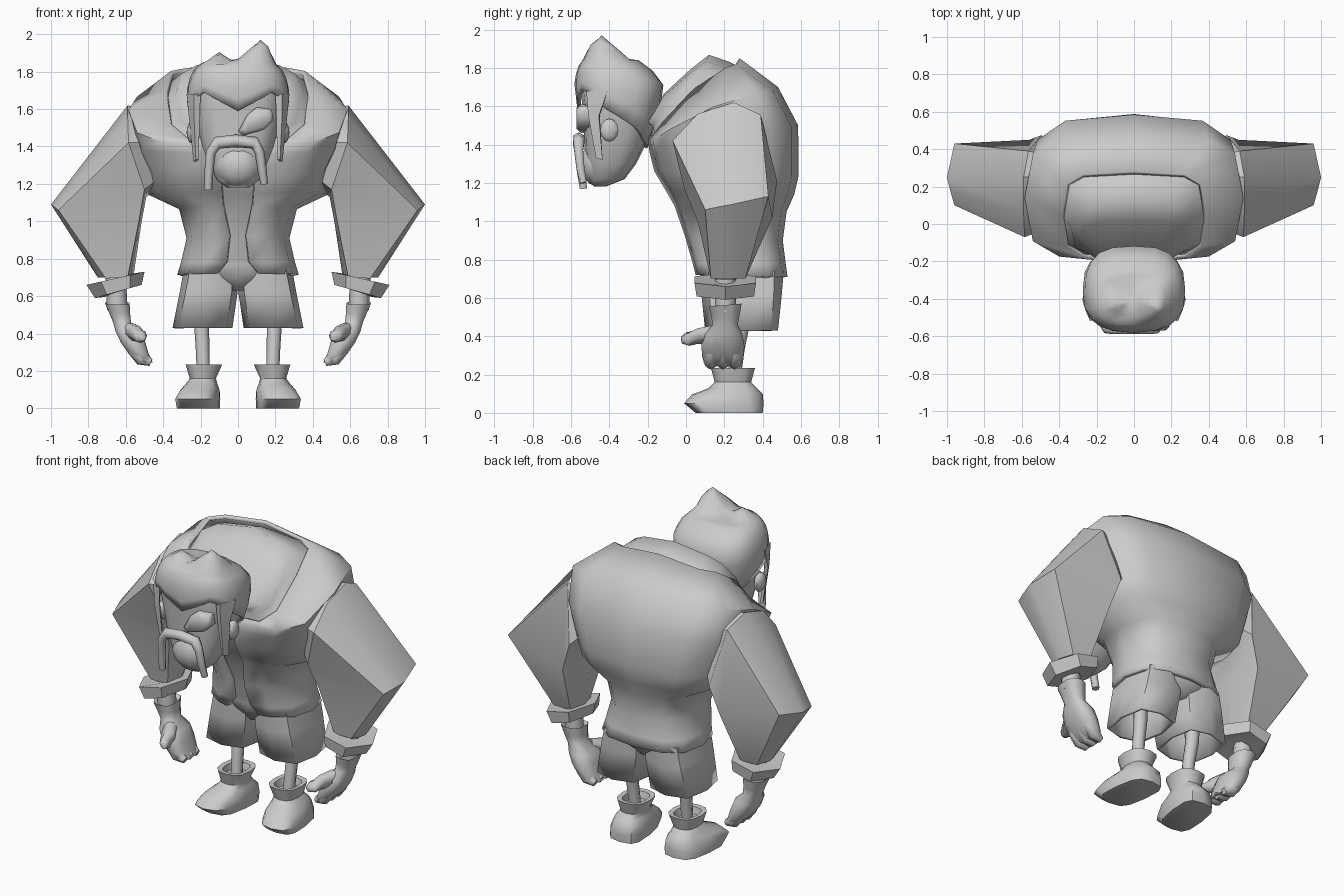
import bpy, bmesh, math
from mathutils import Vector

mat = bpy.data.materials.new("plain grey")
mat.diffuse_color = (0.6, 0.6, 0.6, 1)


def make(name, verts, faces, thick=0, mirror=False, angle=45):
    me = bpy.data.meshes.new(name)
    me.from_pydata([tuple(v) for v in verts], [], faces)
    bm = bmesh.new()
    bm.from_mesh(me)
    bmesh.ops.recalc_face_normals(bm, faces=bm.faces)
    bm.to_mesh(me)
    bm.free()
    me.materials.append(mat)
    ob = bpy.data.objects.new(name, me)
    bpy.context.collection.objects.link(ob)
    bpy.ops.object.select_all(action='DESELECT')
    ob.select_set(True)
    bpy.context.view_layer.objects.active = ob
    bpy.ops.object.shade_smooth_by_angle(angle=math.radians(angle))
    if thick:
        m = ob.modifiers.new("thickness", 'SOLIDIFY')
        m.thickness, m.offset = thick, -1
    if mirror:
        m = ob.modifiers.new("other side", 'MIRROR')
        m.use_axis = (True, False, False)
    return ob


def skin(name, rings, cap0=True, cap1=True, closed=True, **kw):
    """Bridge rings that have equal point counts."""
    n = len(rings[0])
    verts = [p for r in rings for p in r]
    faces = []
    for i in range(len(rings) - 1):
        for j in range(n if closed else n - 1):
            k = (j + 1) % n
            faces.append((i*n + j, i*n + k, i*n + n + k, i*n + n + j))
    if cap0:
        faces.append(tuple(range(n)))
    if cap1:
        faces.append(tuple(range(len(verts) - n, len(verts))))
    return make(name, verts, faces, **kw)


def ring(yf, zf, yb, zb, w, cx=0, lift=0, n=12, p=0.75, gap=None, shrink=0, arch=0, skew=0):
    """Rounded ring running from a front point to a back point."""
    f = lambda v: math.copysign(abs(v)**p, v) if abs(v) > 1e-6 else 0
    yf, yb, w = yf + shrink, yb - shrink, w - shrink
    out = []
    for i in range(n if gap is None else n + 1):
        t = 2*math.pi*i/n
        s = (1 - f(math.cos(t)))/2
        x = w*f(math.sin(t))
        z = zf + (zb - zf)*s + lift*math.sin(t)**4 - arch*x*x
        if gap is not None and i in (0, n):
            x = gap if i == 0 else -gap
        y = yf + (yb - yf)*s
        out.append(Vector((cx + x - skew*(y - .2), y, z)))
    return out


def tube(name, pts, radii, n=8, **kw):
    pts = [Vector(p) for p in pts]
    rings = []
    for i, p in enumerate(pts):
        d = (pts[min(i + 1, len(pts) - 1)] - pts[max(i - 1, 0)]).normalized()
        a = d.orthogonal() if abs(d.y) > .9 else d.cross(Vector((0, 1, 0)))
        a.normalize()
        b = d.cross(a)
        rings.append([p + radii[i]*(a*math.cos(2*math.pi*k/n) + b*math.sin(2*math.pi*k/n)) for k in range(n)])
    return skin(name, rings, angle=65, **kw)


def blob(name, c, s, u=10, v=6, **kw):
    rings = [[(c[0] + s[0]*math.sin(a)*math.cos(2*math.pi*k/u),
               c[1] + s[1]*math.sin(a)*math.sin(2*math.pi*k/u),
               c[2] + s[2]*math.cos(a)) for k in range(u)]
             for a in [math.pi*max(.04, min(v - .04, i))/v for i in range(v + 1)]]
    return skin(name, rings, **kw)


# Hunched torso: front y,z / back y,z / half width / lift / front opening / squareness / arch
T = [(.05, .72, .53, .71, .325, 0, .11, .75, 0), (.035, .78, .52, .78, .305, 0, .06, .75, 0),
     (-.005, .92, .505, .90, .275, 0, .045, .75, 0), (-.06, 1.08, .525, 1.05, .315, 0, .08, .75, 0),
     (-.10, 1.15, .565, 1.14, .485, 0, .085, .75, 0), (-.165, 1.26, .588, 1.24, .50, 0, .09, .68, 0),
     (-.19, 1.36, .585, 1.50, .565, 0, .11, .62, 0), (-.20, 1.42, .48, 1.70, .585, .07, .14, .55, .1),
     (-.19, 1.45, .28, 1.85, .385, .09, .18, .5, .3)]
skin("vest", [ring(*t[:5], lift=t[5], gap=t[6], p=t[7], arch=t[8]) for t in T],
     cap0=False, cap1=False, closed=False, thick=.025, angle=55)
neck = [(-.18, 1.45, .23, 1.83, .36, .08), (-.18, 1.48, .12, 1.868, .335, .04),
        (-.18, 1.50, .02, 1.79, .29, .03), (-.21, 1.51, -.12, 1.66, .20, 0)]
skin("shirt", [ring(*t[:5], lift=t[5], shrink=.022, p=t[7], arch=t[8]) for t in T[1:-1]]
     + [ring(*t[:5], lift=t[5], p=.6, arch=.4) for t in neck], angle=70)

# Shorts, bare legs and boots
skin("shorts_hips", [ring(.13, .63, .45, .63, .06), ring(.085, .70, .50, .70, .23),
                     ring(.06, .76, .51, .76, .27), ring(.06, .86, .48, .86, .25)], angle=60)
skin("shorts_leg", [ring(.10, .43, .48, .43, .16, .19, n=8, p=.6), ring(.08, .62, .50, .62, .155, .157, n=8, p=.65),
                    ring(.07, .74, .51, .74, .145, .145, n=8)],
     cap0=False, thick=.02, mirror=True, angle=50)
tube("leg", [(.20, .30, .62), (.195, .29, .45), (.19, .27, .34), (.185, .25, .18)],
     [.04, .04, .037, .035], mirror=True)
skin("boot", [ring(.05, 0, .40, 0, .11, .215, p=.6, skew=.12), ring(-.01, .05, .405, .05, .115, .215, p=.65, skew=.12),
              ring(.03, .095, .40, .10, .105, .205, skew=.1), ring(.12, .13, .37, .13, .085, .195),
              ring(.15, .16, .34, .16, .07, .188), ring(.13, .235, .36, .235, .098, .182),
              ring(.16, .232, .33, .232, .07, .182), ring(.17, .19, .32, .19, .06, .185)],
     mirror=True)

# Faceted sleeves and cuffs
skin("sleeve", [
    [(.50, .25, 1.60), (.48, .37, 1.52), (.42, .40, 1.28), (.40, .25, 1.20), (.41, .06, 1.24), (.48, -.03, 1.42),
     (.48, .07, 1.53)],
    [(.59, .25, 1.62), (.565, .39, 1.555), (.495, .475, 1.21), (.49, .25, 1.13), (.50, -.01, 1.17), (.585, -.07, 1.42),
     (.59, .06, 1.56)],
    [(1.0, .25, 1.09), (.96, .43, 1.13), (.56, .45, 1.02), (.515, .25, 1.0), (.53, .06, 1.0), (.96, .10, 1.06),
     (.98, .17, 1.075)],
    [(.75, .22, .70), (.72, .31, .70), (.60, .31, .70), (.56, .22, .70), (.59, .13, .70), (.71, .13, .70),
     (.74, .17, .70)]],
    mirror=True, angle=32)


def cuff_ring(hw, hy, zc, slope, cx):
    pts = [(1, 0), (.5, 1), (-.5, 1), (-1, 0), (-.5, -1), (.5, -1)]
    return [(cx + hw*a, .205 + hy*b, zc - slope*a) for a, b in pts]


skin("cuff", [cuff_ring(.09, .08, .69, .03, .655), cuff_ring(.155, .16, .695, .035, .655),
              cuff_ring(.125, .15, .625, .035, .64), cuff_ring(.07, .08, .625, .03, .645)],
     mirror=True, angle=20)

# Gloved hands
tube("forearm", [(.655, .205, .70), (.645, .205, .53)], [.055, .055], mirror=True)
skin("glove", [ring(.15, .54, .26, .54, .045, .645, n=10), ring(.12, .555, .29, .57, .068, .645, n=10),
               ring(.13, .51, .28, .51, .058, .633, n=10), ring(.14, .46, .27, .46, .05, .62, n=10),
               ring(.095, .41, .295, .41, .072, .585, n=10), ring(.08, .35, .305, .35, .068, .56, n=10),
               ring(.085, .29, .30, .29, .055, .53, n=10), ring(.10, .245, .28, .245, .04, .495, n=10)],
     mirror=True, angle=60)
for i in range(3):
    y = .13 + i*.062
    tube(f"finger_{i + 1}", [(.56, y, .37), (.55, y, .31), (.515, y, .265), (.465, y, .245)],
         [.04, .04, .038, .02], mirror=True)
tube("thumb", [(.58, .15, .42), (.545, .07, .40), (.52, .01, .385), (.51, -.02, .38)],
     [.04, .043, .036, .02], mirror=True)

# Head shape as z: front y, back y, half width
P = [(1.18, -.49, -.41, .07), (1.22, -.52, -.31, .125), (1.30, -.535, -.25, .165), (1.40, -.54, -.20, .205),
     (1.60, -.55, -.14, .255), (1.72, -.565, -.125, .26), (1.80, -.55, -.195, .23), (1.85, -.515, -.27, .18)]


def profile(z):
    for a, b in zip(P, P[1:]):
        if z <= b[0]:
            t = max(0, (z - a[0])/(b[0] - a[0]))
            return [a[i] + (b[i] - a[i])*t for i in (1, 2, 3)]
    return P[-1][1:]


skin("head", [ring(p[1], p[0], p[2], p[0], p[3], n=14, shrink=.01) for p in P[:-1]])

# Hair with a scalloped hairline and a crown that rises into two tufts
hem = [1.59, 1.65, 1.69, 1.66, 1.60, 1.55, 1.50, 1.46, 1.42, 1.40, 1.38]
N = 20
hair = []
for t in (0, .25, .5, .72, .88, 1):
    row = []
    for i in range(N):
        h = hem[min(i, N - i)]
        z = h + (1.84 - h)*t
        yf, yb, w = profile(z)
        row.append(ring(yf - .018, z, yb + .008, z, w + .015, n=N)[i])
    hair.append(row)
mid = Vector((0, -.40, 1.86))
tufts = [(Vector((.12, -.44, 1.97)), .85), (Vector((-.10, -.43, 1.905)), .7)]
for s in (.82, .62, .4, .18):
    row = [mid + (v - mid)*s for v in hair[5]]
    for v in row:
        v.z = max([1.86 - .02*s] + [q.z - k*(v - q).xy.length for q, k in tufts])
    hair.append(row)
for q, k in tufts:
    near = min((v for r in hair[6:] for v in r), key=lambda v: (v - q).xy.length)
    near[:] = q
skin("hair", hair, cap0=False, thick=.02, angle=75)

# Sideburns, ears, moustache, eye patch, chin
skin("sideburn", [[(.235, -.52, 1.68), (.275, -.41, 1.68), (.255, -.41, 1.68), (.20, -.51, 1.68)],
                  [(.235, -.51, 1.55), (.262, -.455, 1.55), (.24, -.45, 1.55), (.205, -.50, 1.55)],
                  [(.225, -.47, 1.33), (.238, -.435, 1.32), (.22, -.435, 1.32), (.21, -.465, 1.33)]],
     mirror=True)
blob("ear", (.245, -.40, 1.475), (.03, .05, .06), mirror=True)
tube("moustache", [(-.16, -.535, 1.17), (-.155, -.55, 1.27), (-.145, -.56, 1.37), (-.11, -.56, 1.42), (-.01, -.56, 1.43),
                   (.09, -.56, 1.42), (.115, -.56, 1.37), (.13, -.55, 1.27), (.14, -.535, 1.20)],
     [.022, .024, .027, .034, .034, .034, .027, .024, .02], n=6)
skin("eye_patch", [[(x*s + .1*(1 - s), y, z*s + 1.54*(1 - s)) for x, z in
                    [(0, 1.48), (.05, 1.57), (.10, 1.61), (.18, 1.60), (.19, 1.54), (.14, 1.49), (.03, 1.46)]]
                   for s, y in ((1, -.50), (1, -.55), (.75, -.57))], angle=60)
blob("chin", (.0, -.46, 1.30), (.13, .095, .12), angle=60)
